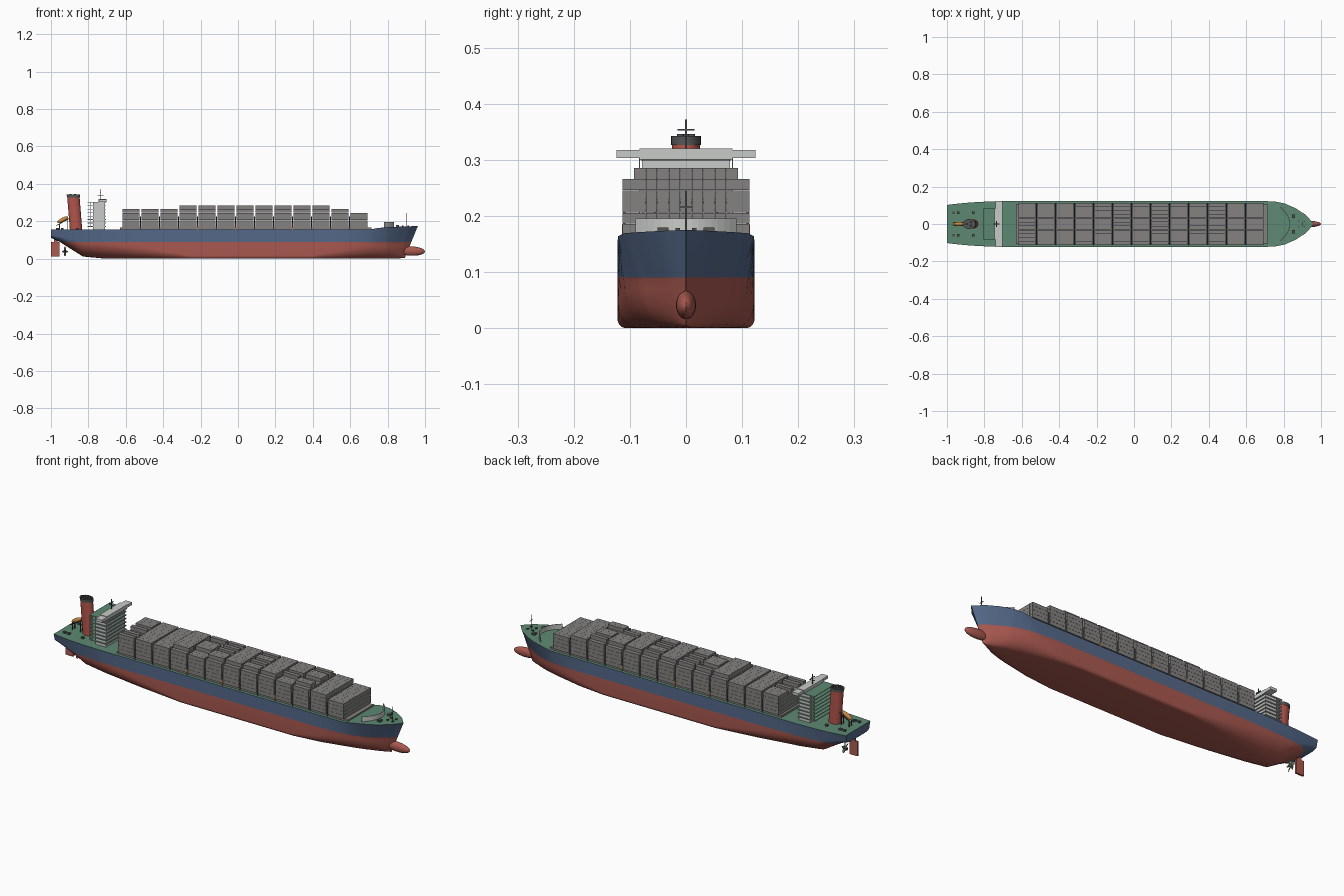
import bpy, bmesh, math, random
from mathutils import Matrix, Vector

random.seed(4)
if "Cube" in bpy.data.objects:
    bpy.data.objects.remove(bpy.data.objects["Cube"])


def material(name, rgb):
    m = bpy.data.materials.new(name)
    m.use_nodes = True
    m.diffuse_color = (*rgb, 1)
    m.node_tree.nodes["Principled BSDF"].inputs["Base Color"].default_value = (*rgb, 1)
    return m


BLUE = material("hull blue", (.09, .14, .25))
RED = material("underwater red", (.40, .10, .08))
GREEN = material("deck green", (.11, .25, .17))
GREY = material("container grey", (.23, .225, .22))
LIGHT = material("house light grey", (.58, .6, .58))
FUNNEL = material("funnel red", (.45, .09, .07))
DARK = material("dark grey", (.09, .09, .09))
ORANGE = material("safety orange", (.6, .25, .06))
BRONZE = material("propeller bronze", (.13, .17, .12))


def finish(name, bm, *mats, smooth=False):
    bmesh.ops.recalc_face_normals(bm, faces=bm.faces)
    me = bpy.data.meshes.new(name)
    bm.to_mesh(me)
    bm.free()
    ob = bpy.data.objects.new(name, me)
    bpy.context.collection.objects.link(ob)
    for m in mats:
        me.materials.append(m)
    if smooth:
        bpy.ops.object.select_all(action="DESELECT")
        ob.select_set(True)
        bpy.context.view_layer.objects.active = ob
        bpy.ops.object.shade_smooth_by_angle(angle=math.radians(35))
    return ob


def add_box(bm, x0, x1, y0, y1, z0, z1):
    mat = Matrix.Translation(((x0 + x1) / 2, (y0 + y1) / 2, (z0 + z1) / 2))
    mat = mat @ Matrix.Diagonal((x1 - x0, y1 - y0, z1 - z0, 1))
    return bmesh.ops.create_cube(bm, size=1, matrix=mat)["verts"]


def box(name, mat, *dims):
    bm = bmesh.new()
    add_box(bm, *dims)
    return finish(name, bm, mat)


def ellipsoid(name, mat, centre, radii, tilt=0):
    bm = bmesh.new()
    m = Matrix.Translation(centre) @ Matrix.Rotation(tilt, 4, "Y") @ Matrix.Diagonal((*radii, 1))
    bmesh.ops.create_uvsphere(bm, u_segments=20, v_segments=12, radius=1, matrix=m)
    return finish(name, bm, mat, smooth=True)


# Hull stations: x, deck, waterline and bottom half-widths, keel z, deck z, bilge height
STATIONS = [
    (-1.0, .102, .094, .060, .112, .157, .015),
    (-.95, .108, .100, .030, .088, .156, .030),
    (-.90, .113, .104, .012, .056, .155, .050),
    (-.83, .118, .110, .006, .012, .155, .085),
    (-.72, .122, .117, .015, .001, .155, .088),
    (-.50, .122, .122, .065, .000, .155, .060),
    (-.25, .122, .122, .107, .000, .155, .016),
    (.40, .122, .122, .107, .000, .155, .016),
    (.55, .122, .121, .085, .000, .155, .045),
    (.70, .122, .110, .045, .000, .155, .080),
    (.745, .121, .099, .034, .000, .164, .085),
    (.79, .110, .082, .022, .000, .169, .086),
    (.83, .085, .055, .012, .000, .171, .086),
    (.865, .049, .028, .006, .002, .173, .086),
    (.89, .001, .001, .001, .005, .175, .084),
]


def section(s):
    x, wd, ww, wb, kz, zd, b = s
    half = [(wd, zd), ((wd + ww) / 2, (zd + kz + b) / 2)]
    for i in range(9):
        a = math.pi / 2 * i / 8
        half.append((wb + (ww - wb) * math.cos(a), kz + b - b * math.sin(a)))
    half.append((0, kz))
    ring = half + [(-y, z) for y, z in reversed(half[:-1])]
    rake = .41 * max(0, (x - .7) / .19) ** 2
    return [Vector((x + rake * z, y, z)) for y, z in ring]


dense = []
for i in range(len(STATIONS) - 1):
    for k in range(3):
        dense.append([p + (q - p) * k / 3 for p, q in zip(STATIONS[i], STATIONS[i + 1])])
dense.append(STATIONS[-1])

bm = bmesh.new()
rings = [[bm.verts.new(p) for p in section(s)] for s in dense]
n = len(rings[0])
for a, b in zip(rings, rings[1:]):
    for j in range(n):
        k = (j + 1) % n
        f = bm.faces.new((a[j], a[k], b[k], b[j]))
        f.material_index = 2 if k == 0 else 0
bm.faces.new(rings[0])
bm.faces.new(rings[-1])
bmesh.ops.bisect_plane(bm, geom=bm.verts[:] + bm.edges[:] + bm.faces[:],
                       plane_co=(0, 0, .09), plane_no=(0, 0, 1))
for f in bm.faces:
    if f.calc_center_median().z < .09:
        f.material_index = 1
finish("hull", bm, BLUE, RED, GREEN, smooth=True)
ellipsoid("bulbous_bow", RED, (.925, 0, .041), (.075, .018, .025), .04)

# Rudder and propeller
box("rudder", RED, -1, -.955, -.005, .005, .012, .088)
box("rudder_stock", RED, -.985, -.965, -.004, .004, .085, .12)
ellipsoid("propeller_hub", BRONZE, (-.925, 0, .038), (.016, .006, .006))
bm = bmesh.new()
for i in range(5):
    turn = Matrix.Rotation(i * math.tau / 5, 4, "X")
    m = Matrix.Translation((-.925, 0, .038)) @ turn @ Matrix.Translation((0, 0, .015))
    m = m @ Matrix.Rotation(.6, 4, "Z") @ Matrix.Diagonal((.0025, .008, .014, 1))
    bmesh.ops.create_uvsphere(bm, u_segments=8, v_segments=6, radius=1, matrix=m)
finish("propeller_blades", bm, BRONZE, smooth=True)

# Hatch coaming and container bays
box("hatch_coaming", GREY, -.63, .715, -.106, .106, .15, .166)
PITCH, ROWS, TIER, BASE = .1016, 11, .02, .166
WIDE = .226 / ROWS
bays = bmesh.new()
for bay in range(13):
    x0 = -.618 + bay * PITCH
    tiers = 4 if bay == 12 else 5 if bay < 3 or bay == 11 else 6
    low = random.sample(range(ROWS), 4) if bay in (0, 4, 5, 7, 9, 10) else []
    for row in range(ROWS):
        y0 = -.113 + row * WIDE
        top = tiers
        if tiers == 6 and row in (0, ROWS - 1):
            top = 5
        elif row in low:
            top -= 1
        for t in range(top):
            z0 = BASE + t * TIER
            add_box(bays, x0, x0 + .092, y0 + .0002, y0 + WIDE - .0002, z0, z0 + TIER - .0006)
finish("containers", bays, GREY)

# Lashing bridges between the bays
bm = bmesh.new()
for bay in range(1, 13):
    x = -.618 + bay * PITCH - .0048
    for y in (-.11, -.055, 0, .055, .11):
        add_box(bm, x - .002, x + .002, y - .002, y + .002, .155, .225)
    add_box(bm, x - .003, x + .003, -.111, .111, .222, .226)
finish("lashing_bridges", bm, DARK)
bm = bmesh.new()
for bay in (4, 6, 9):
    x = -.618 + bay * PITCH - .0048
    for y in (-.112, .112):
        add_box(bm, x - .003, x + .003, y - .002, y + .002, .156, .185)
finish("orange_lockers", bm, ORANGE)

# Accommodation house with overhanging green-topped decks
box("house_core", LIGHT, -.775, -.712, -.078, .078, .154, .302)
bm = bmesh.new()
for i in range(8):
    z = .17 + i * .0185
    add_box(bm, -.805, -.706, -.084, .084, z, z + .004)
for f in bm.faces:
    f.normal_update()
    f.material_index = int(f.normal.z > .5)
finish("house_decks", bm, LIGHT, GREEN)
bm = bmesh.new()
for i in range(7):
    z = .174 + i * .0185
    for y in (-.083, .083):
        for x in (-.803, -.79):
            add_box(bm, x, x + .002, y - .001, y + .001, z, z + .0145)
finish("deck_posts", bm, LIGHT)
box("bridge", LIGHT, -.745, -.703, -.083, .083, .30, .32)
box("bridge_window_band", DARK, -.7035, -.702, -.08, .08, .2985, .301)
for side, name in ((1, "left"), (-1, "right")):
    y = sorted((side * .08, side * .124))
    box(name + "_bridge_wing", LIGHT, -.74, -.703, *y, .303, .317)

# Radar mast
box("radar_mast", DARK, -.737, -.734, -.0015, .0015, .318, .372)
box("radar_bar", DARK, -.738, -.733, -.015, .015, .352, .355)
box("mast_yard", DARK, -.75, -.72, -.0015, .0015, .338, .341)


# Raked oval funnel
def oval(z, grow=1):
    x = -.866 - (z - .155) * .08
    return [(x + .033 * grow * math.cos(i * math.tau / 28),
             .025 * grow * math.sin(i * math.tau / 28), z) for i in range(28)]


bm = bmesh.new()
levels = [[bm.verts.new(p) for p in oval(z, g)]
          for z, g in ((.153, 1), (.326, 1), (.326, 1.06), (.342, 1.06), (.342, .85), (.334, .85))]
for i, (a, b) in enumerate(zip(levels, levels[1:])):
    for j in range(28):
        f = bm.faces.new((a[j], a[(j + 1) % 28], b[(j + 1) % 28], b[j]))
        f.material_index = int(i > 1)
bm.faces.new(levels[0])
bm.faces.new(levels[-1]).material_index = 1
finish("funnel", bm, FUNNEL, DARK, smooth=True)
bm = bmesh.new()
for x, y in ((-.895, 0), (-.872, .01), (-.872, -.01)):
    bmesh.ops.create_cone(bm, cap_ends=True, segments=12, radius1=.006, radius2=.006, depth=.012,
                          matrix=Matrix.Translation((x, y, .34)))
finish("exhaust_pipes", bm, DARK)

# Free-fall lifeboat on its ramp
ellipsoid("lifeboat", ORANGE, (-.937, 0, .208), (.033, .011, .011), -.5)
bm = bmesh.new()
for y in (-.009, .009):
    verts = add_box(bm, -.04, .04, y - .002, y + .002, -.002, .002)
    bmesh.ops.transform(bm, verts=verts,
                        matrix=Matrix.Translation((-.935, 0, .197)) @ Matrix.Rotation(-.5, 4, "Y"))
    add_box(bm, -.957, -.953, y - .002, y + .002, .154, .187)
    add_box(bm, -.912, -.908, y - .002, y + .002, .154, .21)
finish("lifeboat_ramp", bm, DARK)

# Curved breakwater on the foredeck
bm = bmesh.new()
arc = []
for i in range(17):
    u = i / 8 - 1
    x, y = .835 - .05 * u * u, .09 * u
    arc.append([bm.verts.new((x + dx, y, z)) for dx, z in ((0, .165), (0, .195), (-.004, .195), (-.004, .165))])
for a, b in zip(arc, arc[1:]):
    for j in range(4):
        bm.faces.new((a[j], a[(j + 1) % 4], b[(j + 1) % 4], b[j]))
bm.faces.new(arc[0])
bm.faces.new(arc[-1])
finish("breakwater", bm, LIGHT)

# Foremast, winches and bollards
box("foremast", DARK, .898, .901, -.0015, .0015, .17, .245)
box("foremast_yard", DARK, .898, .901, -.012, .012, .215, .217)
bm = bmesh.new()
for side in (-1, 1):
    add_box(bm, .845, .862, side * .041 - .01, side * .041 + .01, .168, .179)
    for x in (-.965, -.94, -.86):
        add_box(bm, x - .007, x + .007, side * .06 - .006, side * .06 + .006, .154, .164)
    for x in (.88, .91):
        add_box(bm, x - .004, x + .004, side * .015 - .004, side * .015 + .004, .17, .178)
finish("winches", bm, DARK)
